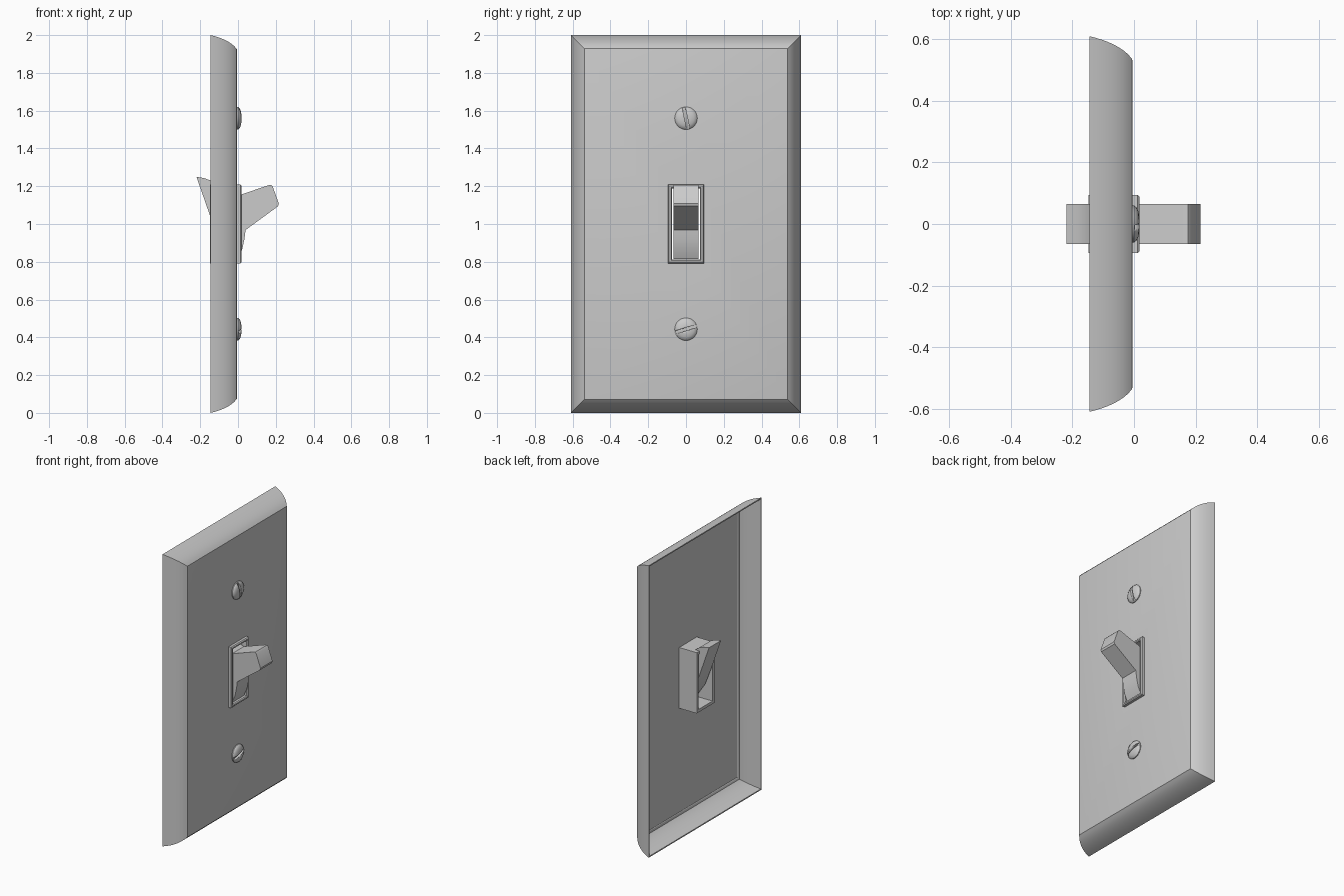
import bpy, bmesh, math
from mathutils import Matrix

cube = bpy.data.objects.get("Cube")
if cube:
    bpy.data.objects.remove(cube, do_unlink=True)

grey = bpy.data.materials.new("plain grey")
grey.use_nodes = True
COLOR = (0.6, 0.6, 0.6, 1)
grey.diffuse_color = COLOR
grey.node_tree.nodes["Principled BSDF"].inputs["Base Color"].default_value = COLOR


def finish(name, bm, smooth=30):
    bmesh.ops.recalc_face_normals(bm, faces=bm.faces)
    mesh = bpy.data.meshes.new(name)
    bm.to_mesh(mesh)
    bm.free()
    ob = bpy.data.objects.new(name, mesh)
    bpy.context.collection.objects.link(ob)
    mesh.materials.append(grey)
    bpy.ops.object.select_all(action='DESELECT')
    ob.select_set(True)
    bpy.context.view_layer.objects.active = ob
    bpy.ops.object.shade_smooth_by_angle(angle=math.radians(smooth))
    return ob


def rect_loop(bm, x, hy, hz):
    return [bm.verts.new((x, sy * hy, 1 + sz * hz))
            for sy, sz in ((-1, -1), (1, -1), (1, 1), (-1, 1))]


def bridge(bm, a, b):
    n = len(a)
    for i in range(n):
        bm.faces.new((a[i], a[(i + 1) % n], b[(i + 1) % n], b[i]))


def loft(bm, loops):
    for a, b in zip(loops, loops[1:]):
        bridge(bm, a, b)


def cut(target, cutter):
    cutter.hide_render = True
    mod = target.modifiers.new("cut", 'BOOLEAN')
    mod.operation = 'DIFFERENCE'
    mod.object = cutter
    mod.solver = 'EXACT'
    bpy.context.view_layer.objects.active = target
    bpy.ops.object.modifier_apply(modifier=mod.name)
    bpy.data.objects.remove(cutter, do_unlink=True)


# Cover plate: hollow shell with a rounded flange and a central opening
def flange(t):
    a = math.radians(28 + 42 * t)
    a0, a1 = math.radians(28), math.radians(70)
    u = (math.sin(a) - math.sin(a0)) / (math.sin(a1) - math.sin(a0))
    v = (math.cos(a0) - math.cos(a)) / (math.cos(a0) - math.cos(a1))
    return -0.145 + 0.132 * u, 0.066 * v


bm = bmesh.new()
outer = []
for i in range(9):
    x, inset = flange(i / 8)
    outer.append(rect_loop(bm, x, 0.61 - inset, 1 - inset))
outer.append(rect_loop(bm, -0.007, 0.538, 0.928))
outer.append(rect_loop(bm, -0.005, 0.53, 0.92))
outer.append(rect_loop(bm, -0.005, 0.085, 0.2))
inner = [rect_loop(bm, -0.015, 0.085, 0.2), rect_loop(bm, -0.015, 0.53, 0.92)]
for i in range(8, -1, -1):
    x, inset = flange(i / 8)
    inner.append(rect_loop(bm, min(x, -0.02), 0.602 - inset, 0.992 - inset))
loft(bm, outer + inner + outer[:1])
finish("cover_plate", bm)

# Switch housing: open rectangular sleeve with a rounded front lip
bm = bmesh.new()
sections = [(-0.148, 0.095, 0.208), (0.012, 0.095, 0.208), (0.018, 0.089, 0.202),
            (0.018, 0.08, 0.193), (0.012, 0.075, 0.188), (-0.148, 0.075, 0.188)]
loops = [rect_loop(bm, *s) for s in sections]
loft(bm, loops + loops[:1])
finish("switch_housing", bm)

# Toggle: lever, curved rocker and rear tail extruded from one side profile
profile = [(-0.22, 1.25), (-0.18, 1.243), (-0.145, 1.23), (-0.08, 1.18), (0.0, 1.15),
           (0.16, 1.205), (0.175, 1.207), (0.184, 1.198), (0.216, 1.108), (0.212, 1.094),
           (0.04, 0.968), (0.034, 0.92), (0.022, 0.865), (0.0, 0.815), (-0.04, 0.83),
           (-0.1, 0.92), (-0.145, 1.035)]
bm = bmesh.new()
face = bm.faces.new([bm.verts.new((x, -0.065, z)) for x, z in profile])
side = bmesh.ops.extrude_face_region(bm, geom=[face])["geom"]
bmesh.ops.translate(bm, vec=(0, 0.13, 0),
                    verts=[g for g in side if isinstance(g, bmesh.types.BMVert)])
finish("toggle_lever", bm)

# Domed screws, each with a slot turned to its own angle
for name, z, angle in (("upper_screw", 1.56, 12), ("lower_screw", 0.443, -73)):
    bm = bmesh.new()
    loops = []
    for x, r in ((-0.012, 0.06), (0.0, 0.06), (0.007, 0.055), (0.014, 0.042), (0.018, 0.022)):
        loops.append([bm.verts.new((x, r * math.cos(i * math.tau / 32), z + r * math.sin(i * math.tau / 32)))
                      for i in range(32)])
    loft(bm, loops)
    bm.faces.new(loops[0])
    bm.faces.new(loops[-1])
    screw = finish(name, bm)
    bm = bmesh.new()
    bmesh.ops.create_cube(bm, size=1, matrix=Matrix.Translation((0.015, 0, z))
                          @ Matrix.Rotation(math.radians(angle), 4, 'X')
                          @ Matrix.Diagonal((0.025, 0.016, 0.2, 1)))
    cut(screw, finish("slot_cutter", bm))
    bpy.context.view_layer.objects.active = screw
    bpy.ops.object.shade_smooth_by_angle(angle=math.radians(30))
